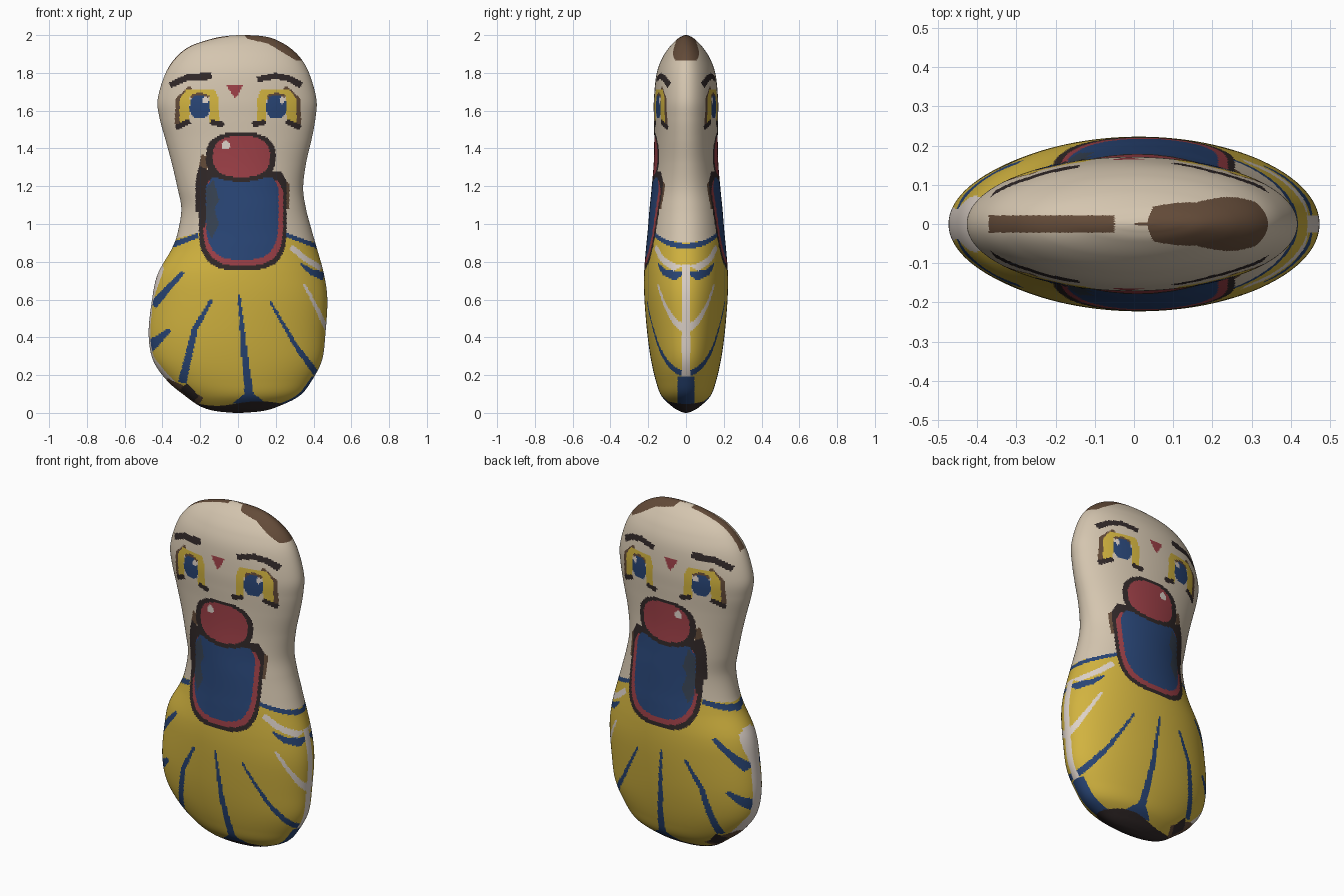
import bpy
import math
from mathutils import Vector

if "Cube" in bpy.data.objects:
    bpy.data.objects.remove(bpy.data.objects["Cube"])

# ---------- colours ----------
COLOURS = {
    "cream": (0.66, 0.56, 0.43), "yellow": (0.64, 0.45, 0.05),
    "blue": (0.022, 0.06, 0.18), "red": (0.33, 0.05, 0.062),
    "black": (0.03, 0.021, 0.021), "brown": (0.125, 0.07, 0.04),
    "pale": (0.72, 0.64, 0.58), "slate": (0.038, 0.055, 0.085),
}
NAMES = list(COLOURS)

# ---------- body profile: height, left x, right x, half depth ----------
PROFILE = [Vector(p) for p in (
    (0.000, -.02, .02, .005), (0.010, -.12, .13, .035), (0.035, -.20, .215, .075),
    (0.09, -.28, .325, .13), (0.17, -.375, .39, .16), (0.28, -.45, .445, .185),
    (0.42, -.473, .463, .205), (0.60, -.455, .473, .22), (0.735, -.425, .455, .222),
    (0.87, -.35, .418, .212), (0.96, -.318, .392, .203), (1.08, -.30, .36, .193),
    (1.19, -.32, .345, .182), (1.32, -.35, .36, .171), (1.45, -.385, .39, .168),
    (1.56, -.415, .41, .17), (1.66, -.425, .415, .17), (1.795, -.385, .378, .156),
    (1.88, -.33, .33, .125), (1.94, -.255, .265, .085), (1.98, -.14, .19, .045),
    (1.995, -.06, .125, .02), (2.0, 0, .05, .004))]
SEGS, STEP = 320, 0.0085


def smooth_rows():
    """Catmull-Rom through the profile rows."""
    rows, n = [], len(PROFILE)
    for i in range(n - 1):
        a, b, c, d = (PROFILE[min(max(k, 0), n - 1)] for k in (i - 1, i, i + 1, i + 2))
        count = max(2, math.ceil((c - b).length / STEP))
        for s in range(count):
            t = s / count
            rows.append(0.5 * (2 * b + (c - a) * t + (2 * a - 5 * b + 4 * c - d) * t * t
                               + (3 * b - a - 3 * c + d) * t ** 3))
    return rows + [PROFILE[-1]]


# ---------- painted outlines, seen from the front in (x, z) ----------
shapes = []


def patch(colour, pts):
    xs, zs = [p[0] for p in pts], [p[1] for p in pts]
    shapes.append((NAMES.index(colour), pts, min(xs), max(xs), min(zs), max(zs)))


def oval(colour, cx, cz, rx, rz, power=1.0):
    def f(v):
        return math.copysign(abs(v) ** power, v)
    angles = [2 * math.pi * k / 40 for k in range(40)]
    patch(colour, [(cx + rx * f(math.cos(a)), cz + rz * f(math.sin(a))) for a in angles])


def stroke(colour, pts, w0, w1):
    """Brush stroke whose width runs from w0 to w1."""
    left, right = [], []
    for i, p in enumerate(pts):
        d = Vector(pts[min(i + 1, len(pts) - 1)]) - Vector(pts[max(i - 1, 0)])
        side = Vector((-d.y, d.x)).normalized() * (w0 + (w1 - w0) * i / (len(pts) - 1)) / 2
        left.append(tuple(Vector(p) + side))
        right.append(tuple(Vector(p) - side))
    patch(colour, left + right[::-1])


def bib(colour, cx, w, top, bottom):
    """Open mouth: straight top, rounded bottom."""
    mid = bottom + 0.24
    arc = [(cx + w * math.copysign(abs(math.cos(a)) ** .65, math.cos(a)),
            mid - (mid - bottom) * math.sin(a) ** .65)
           for a in (math.pi * k / 24 for k in range(25))]
    patch(colour, [(cx - w + .03, top), (cx + w - .03, top), (cx + w, top - .05)]
          + arc + [(cx - w, top - .05)])


def eye(s):
    def m(*pts):
        return [(s * x, z) for x, z in pts]
    stroke("brown", m((.315, 1.53), (.315, 1.66), (.25, 1.725)), .04, .02)
    patch("yellow", m((.10, 1.54), (.10, 1.66), (.125, 1.715), (.27, 1.715),
                      (.31, 1.66), (.31, 1.54)))
    patch("cream", m((.15, 1.53), (.152, 1.675), (.255, 1.675), (.258, 1.53)))
    stroke("brown", m((.155, 1.67), (.205, 1.685), (.25, 1.67)), .025, .025)
    stroke("black", m((.255, 1.545), (.33, 1.51)), .025, .03)
    stroke("black", m((.145, 1.54), (.075, 1.525)), .025, .03)
    oval("blue", s * .203, 1.62, .053, .062, .8)
    oval("pale", s * .203 + .03, 1.655, .014, .018)


# skirt rays
stroke("blue", [(.005, .63), (.03, .35), (.065, .05)], .012, .05)
patch("blue", [(-.03, .05), (.06, .12), (.15, .05)])
stroke("blue", [(-.14, .60), (-.23, .44), (-.295, .16)], .018, .045)
stroke("blue", [(.17, .59), (.30, .365), (.42, .20)], .012, .035)
stroke("blue", [(-.29, .745), (-.36, .67), (-.45, .57)], .02, .045)
stroke("blue", [(-.36, .44), (-.42, .39), (-.48, .345)], .02, .07)
stroke("blue", [(-.21, .94), (-.36, .885)], .025, .03)
stroke("blue", [(.23, .95), (.33, .915), (.45, .87)], .02, .025)
stroke("blue", [(.33, .79), (.39, .745), (.455, .725)], .012, .05)
stroke("pale", [(.28, .88), (.35, .82), (.44, .765)], .03, .03)
stroke("pale", [(.35, .68), (.41, .57), (.475, .43)], .015, .025)
stroke("pale", [(-.40, .77), (-.45, .64), (-.47, .58)], .02, .035)
stroke("pale", [(-.48, .29), (-.40, .19), (-.28, .07)], .06, .06)
stroke("brown", [(-.38, .17), (-.30, .125), (-.20, .055)], .03, .06)
stroke("black", [(-.29, .14), (-.22, .075)], .05, .04)
# hair on the crown
patch("brown", [(.02, 2.02), (.05, 1.98), (.16, 1.955), (.25, 1.90), (.31, 1.865),
                (.40, 1.86), (.30, 2.02)])
# brows, forehead mark and eyes
stroke("black", [(-.36, 1.735), (-.27, 1.775), (-.14, 1.785)], .03, .04)
stroke("black", [(.10, 1.765), (.2, 1.785), (.27, 1.77), (.335, 1.735)], .03, .035)
patch("red", [(-.06, 1.735), (.025, 1.735), (.005, 1.69), (-.015, 1.665), (-.035, 1.69)])
eye(-1)
eye(1)
# mouth
stroke("brown", [(-.17, 1.36), (-.20, 1.22)], .05, .04)
stroke("brown", [(.19, 1.26), (.25, 1.2), (.25, 1.08)], .06, .04)
stroke("black", [(-.165, 1.29), (-.19, 1.22), (-.20, 1.06)], .09, .05)
bib("black", .025, .232, 1.28, .755)
bib("red", .027, .212, 1.23, .78)
stroke("black", [(-.185, 1.25), (-.185, .98)], .06, .02)
bib("blue", .022, .192, 1.245, .81)
patch("slate", [(-.168, 1.19), (-.13, 1.23), (-.10, 1.13), (-.125, 1.08), (-.10, 1.0),
                (-.14, .92), (-.168, .98)])
# nose
oval("black", .015, 1.355, .185, .132, .8)
oval("red", .018, 1.357, .152, .11, .8)
oval("pale", -.065, 1.417, .023, .023)


def inside(x, z, pts):
    hit, (x0, z0) = False, pts[-1]
    for x1, z1 in pts:
        if (z0 > z) != (z1 > z) and x < (x1 - x0) * (z - z0) / (z1 - z0) + x0:
            hit = not hit
        x0, z0 = x1, z1
    return hit


def colour_at(x, y, z):
    # seams and underside
    if z < .05 + .012 * math.sin(14 * x):
        return NAMES.index("black")
    if x > 0 and abs(y) < .045 and z < .19:
        return NAMES.index("blue")
    if .19 < z < .79 and abs(y) < (.022 if x > 0 else .04):
        return NAMES.index("pale")
    if -.37 < x < -.05 and z > 1.7 and abs(y) < .022:
        return NAMES.index("brown")
    # painted shapes, the topmost wins
    for index, pts, xa, xb, za, zb in reversed(shapes):
        if xa <= x <= xb and za <= z <= zb and inside(x, z, pts):
            return index
    skirt = z < .95 - .25 * max(0, abs(x) - .22)
    return NAMES.index("yellow" if skirt else "cream")


# ---------- doll body: stacked oval rings ----------
rows = smooth_rows()
verts, faces, colours = [], [], []
for z, xl, xr, d in rows:
    for k in range(SEGS):
        a = 2 * math.pi * k / SEGS
        verts.append(((xl + xr) / 2 + (xr - xl) / 2 * math.cos(a), d * math.sin(a), z))
for r in range(len(rows) - 1):
    for k in range(SEGS):
        n = (k + 1) % SEGS
        f = (r * SEGS + k, r * SEGS + n, (r + 1) * SEGS + n, (r + 1) * SEGS + k)
        p, q = verts[f[0]], verts[f[2]]
        faces.append(f)
        colours.append(colour_at(*((p[i] + q[i]) / 2 for i in range(3))))
last = (len(rows) - 1) * SEGS
faces += [tuple(range(SEGS))[::-1], tuple(range(last, last + SEGS))]
colours += [NAMES.index("black"), NAMES.index("brown")]

mesh = bpy.data.meshes.new("doll_body")
mesh.from_pydata(verts, [], faces)
for name, rgb in COLOURS.items():
    mat = bpy.data.materials.new(name)
    mat.diffuse_color = (*rgb, 1)
    mat.use_nodes = True
    mat.node_tree.nodes["Principled BSDF"].inputs["Base Color"].default_value = mat.diffuse_color
    mesh.materials.append(mat)
mesh.polygons.foreach_set("material_index", colours)
mesh.polygons.foreach_set("use_smooth", [True] * len(faces))
mesh.update()
body = bpy.data.objects.new("doll_body", mesh)
bpy.context.collection.objects.link(body)
